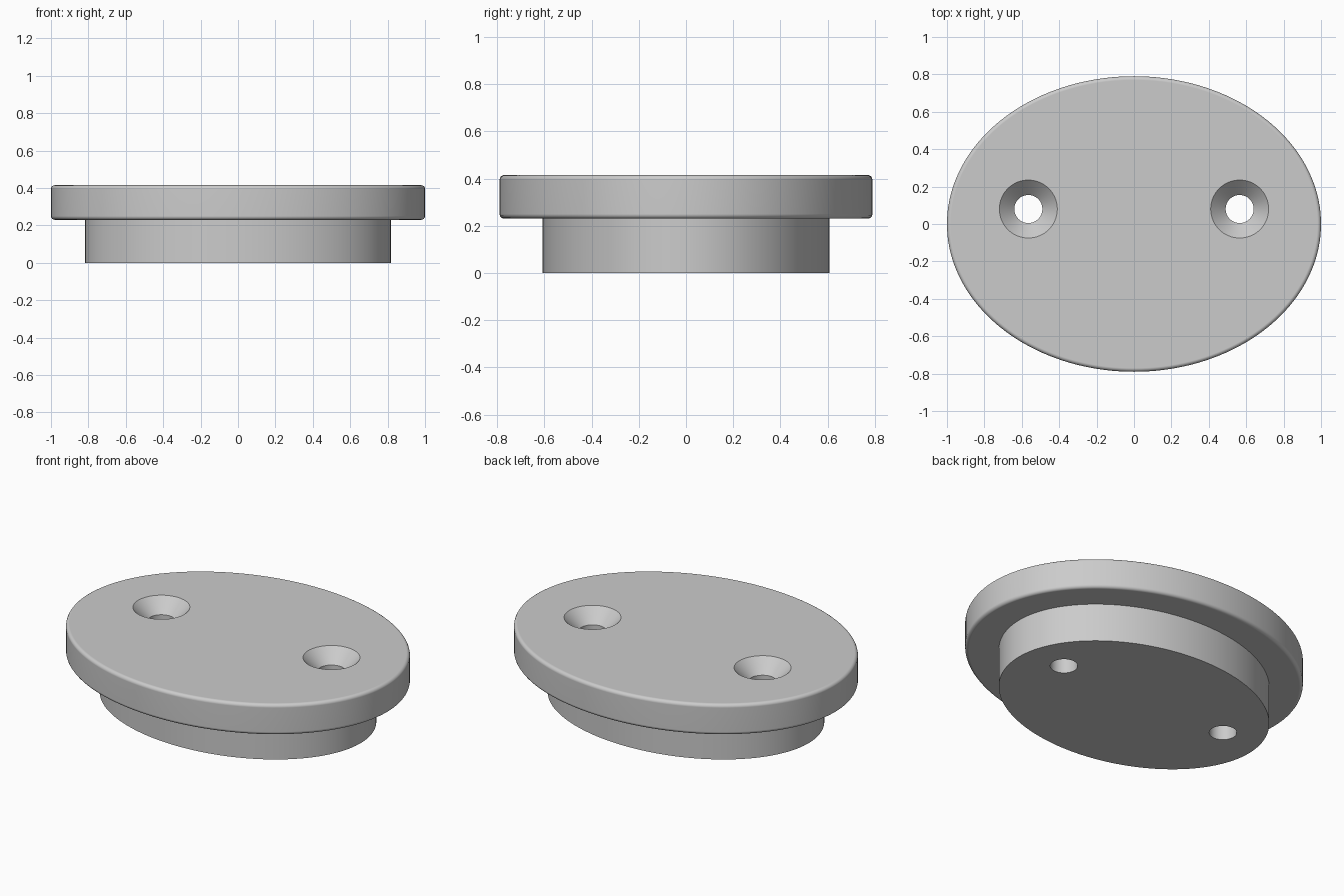
import bpy, bmesh, math

if "Cube" in bpy.data.objects:
    bpy.data.objects.remove(bpy.data.objects["Cube"])

A, B = 1.0, 0.79            # flange half-axes
STEP_Z, TOP_Z = 0.23, 0.415
PLUG_INSET, ROUND = 0.183, 0.02
HOLE_X, HOLE_Y = 0.565, 0.08

grey = bpy.data.materials.new("light_grey")
grey.use_nodes = True
colour = (0.6, 0.6, 0.6, 1)
grey.diffuse_color = colour
grey.node_tree.nodes["Principled BSDF"].inputs["Base Color"].default_value = colour


def loft(name, profile, a, b, segments, centre=(0, 0)):
    """Stack rings of an ellipse, each moved inward by an inset, and cap the ends."""
    bm = bmesh.new()
    rings = []
    for inset, z in profile:
        ring = []
        for i in range(segments):
            t = 2 * math.pi * i / segments
            nx, ny = math.cos(t) / a, math.sin(t) / b
            length = math.hypot(nx, ny)
            ring.append(bm.verts.new((centre[0] + a * math.cos(t) - inset * nx / length,
                                      centre[1] + b * math.sin(t) - inset * ny / length, z)))
        rings.append(ring)
    for low, high in zip(rings, rings[1:]):
        for i in range(segments):
            j = (i + 1) % segments
            bm.faces.new((low[i], low[j], high[j], high[i]))
    bm.faces.new(rings[0][::-1])
    bm.faces.new(rings[-1])
    mesh = bpy.data.meshes.new(name)
    bm.to_mesh(mesh)
    bm.free()
    mesh.materials.append(grey)
    obj = bpy.data.objects.new(name, mesh)
    bpy.context.collection.objects.link(obj)
    return obj


# Stepped oval body: straight plug below, flange with rounded rims above
profile = [(PLUG_INSET, 0), (PLUG_INSET, STEP_Z)]
for centre_z, start in ((STEP_Z + ROUND, -90), (TOP_Z - ROUND, 0)):
    for k in range(5):
        angle = math.radians(start + 22.5 * k)
        profile.append((ROUND - ROUND * math.cos(angle), centre_z + ROUND * math.sin(angle)))
body = loft("oval_plug_plate", profile, A, B, 160)

# Countersunk screw holes
RIM, BORE, EXTRA = 0.155, 0.075, 0.05
hole = [(RIM - BORE, -EXTRA), (RIM - BORE, TOP_Z - RIM + BORE), (0, TOP_Z), (0, TOP_Z + EXTRA)]
cutters = []
for side, x in (("left", HOLE_X), ("right", -HOLE_X)):
    cutter = loft(side + "_hole_cutter", hole, RIM, RIM, 64, (x, HOLE_Y))
    cutter.hide_render = True
    cut = body.modifiers.new(side + "_hole", "BOOLEAN")
    cut.operation, cut.solver, cut.object = "DIFFERENCE", "EXACT", cutter
    cutters.append(cutter)

# Apply the cuts, then smooth the curved walls
bpy.ops.object.select_all(action="DESELECT")
body.select_set(True)
bpy.context.view_layer.objects.active = body
for modifier in list(body.modifiers):
    bpy.ops.object.modifier_apply(modifier=modifier.name)
for cutter in cutters:
    bpy.data.objects.remove(cutter)
bpy.ops.object.shade_smooth_by_angle(angle=math.radians(30))
weighted = body.modifiers.new("flat_caps", "WEIGHTED_NORMAL")
weighted.keep_sharp = True
